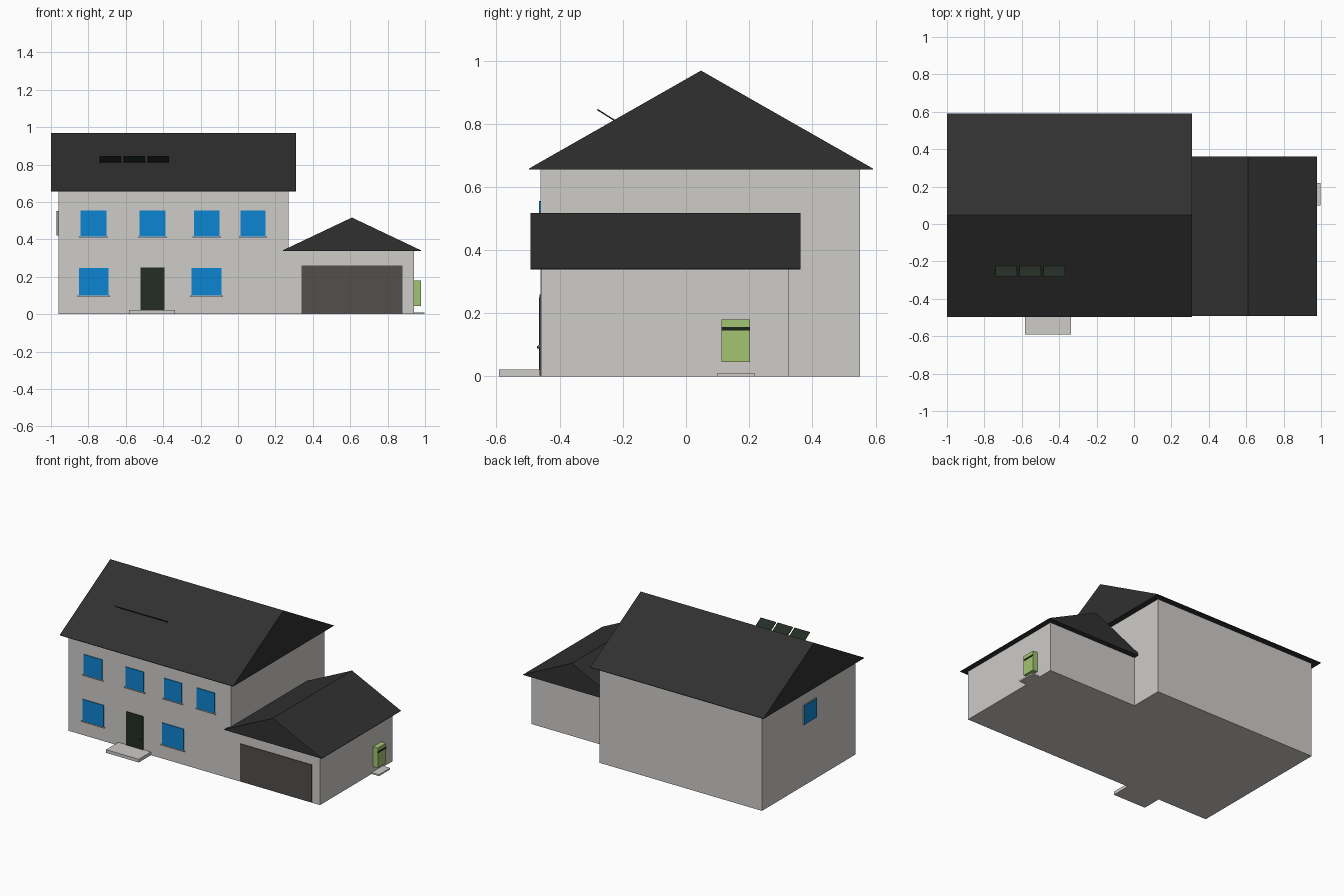
import bpy, bmesh

if "Cube" in bpy.data.objects:
    bpy.data.objects.remove(bpy.data.objects["Cube"])


def lin(c):
    c /= 255
    return c / 12.92 if c <= 0.04045 else ((c + 0.055) / 1.055) ** 2.4


def material(name, r, g, b):
    m = bpy.data.materials.new(name)
    m.diffuse_color = (lin(r), lin(g), lin(b), 1)
    m.use_nodes = True
    m.node_tree.nodes["Principled BSDF"].inputs["Base Color"].default_value = m.diffuse_color
    return m


WALL = material("pale_render", 206, 204, 201)
ROOF = material("charcoal_tile", 48, 48, 48)
GLASS = material("blue_glass", 13, 133, 210)
DARK = material("dark_green", 35, 45, 37)
GATE = material("brown_grey", 82, 78, 76)
GREEN = material("light_green", 163, 196, 114)
STRIPE = material("black_band", 28, 34, 28)
METAL = material("grey_metal", 150, 150, 150)


def prism(name, profile, axis, lo, hi, mat):
    """Extrude a closed profile along axis 0 (x, profile is y,z) or 1 (y, profile is x,z)."""
    bm = bmesh.new()
    rings = []
    for d in (lo, hi):
        rings.append([bm.verts.new((d, p, z) if axis == 0 else (p, d, z)) for p, z in profile])
    a, b = rings
    n = len(profile)
    bm.faces.new(a)
    bm.faces.new(b)
    for i in range(n):
        j = (i + 1) % n
        bm.faces.new((a[i], a[j], b[j], b[i]))
    bmesh.ops.recalc_face_normals(bm, faces=bm.faces)
    me = bpy.data.meshes.new(name)
    bm.to_mesh(me)
    bm.free()
    me.materials.append(mat)
    ob = bpy.data.objects.new(name, me)
    bpy.context.collection.objects.link(ob)
    return ob


def box(name, x, y, z, mat):
    return prism(name, [(x[0], z[0]), (x[1], z[0]), (x[1], z[1]), (x[0], z[1])], 1, y[0], y[1], mat)


def gable_roof(name, eave_lo, eave_hi, z0, z1, axis, lo, hi):
    mid = (eave_lo + eave_hi) / 2
    lip = 0.003
    prism(name, [(eave_lo, z0), (eave_hi, z0), (eave_hi, z0 + lip), (mid, z1), (eave_lo, z0 + lip)],
          axis, lo, hi, ROOF)


FRONT = -0.46

# Main house and garage
box("house_walls", (-0.96, 0.27), (FRONT, 0.55), (0, 0.657), WALL)
gable_roof("house_roof", -0.497, 0.592, 0.655, 0.968, 0, -1.0, 0.31)
box("garage_walls", (0.268, 0.942), (FRONT + 0.0005, 0.326), (0, 0.342), WALL)
gable_roof("garage_roof", 0.24, 0.978, 0.339, 0.517, 1, -0.492, 0.362)

# Front windows with sills: x range, z range
upper, lower = (0.417, 0.555), (0.099, 0.246)
windows = [((-0.842, -0.702), upper), ((-0.526, -0.387), upper),
           ((-0.235, -0.10), upper), ((0.014, 0.148), upper),
           ((-0.851, -0.692), lower), ((-0.249, -0.087), lower)]
for i, (x, z) in enumerate(windows):
    box(f"window_{i + 1}", x, (FRONT - 0.006, FRONT + 0.002), z, GLASS)
    box(f"window_sill_{i + 1}", (x[0] - 0.008, x[1] + 0.008), (FRONT - 0.009, FRONT + 0.002),
        (z[0] - 0.007, z[0]), WALL)

# Side window on the left wall
box("side_window_frame", (-0.968, -0.958), (-0.03, 0.11), (0.42, 0.553), METAL)
box("side_window_glass", (-0.971, -0.968), (-0.028, 0.108), (0.422, 0.551), GLASS)

# Front door, knob and doorstep
box("front_door", (-0.522, -0.394), (FRONT - 0.005, FRONT + 0.002), (0.022, 0.25), DARK)
box("door_knob", (-0.412, -0.404), (FRONT - 0.012, FRONT - 0.004), (0.088, 0.096), DARK)
box("doorstep", (-0.583, -0.336), (-0.592, FRONT + 0.002), (0, 0.022), WALL)

# Garage door
box("garage_door", (0.34, 0.88), (FRONT - 0.004, FRONT + 0.003), (0.003, 0.26), GATE)

# Wall-mounted green cabinet with dark band, and its ground pad
box("cabinet", (0.94, 0.978), (0.113, 0.203), (0.045, 0.181), GREEN)
box("cabinet_band", (0.977, 0.9795), (0.113, 0.203), (0.145, 0.157), STRIPE)
box("cabinet_pad", (0.94, 0.998), (0.098, 0.219), (0, 0.01), WALL)

# Tilted solar panels standing on the front slope
for i in range(3):
    x = -0.741 + 0.128 * i
    prism(f"solar_panel_{i + 1}", [(-0.282, 0.843), (-0.22, 0.804), (-0.218, 0.808), (-0.28, 0.847)],
          0, x, x + 0.116, DARK)
